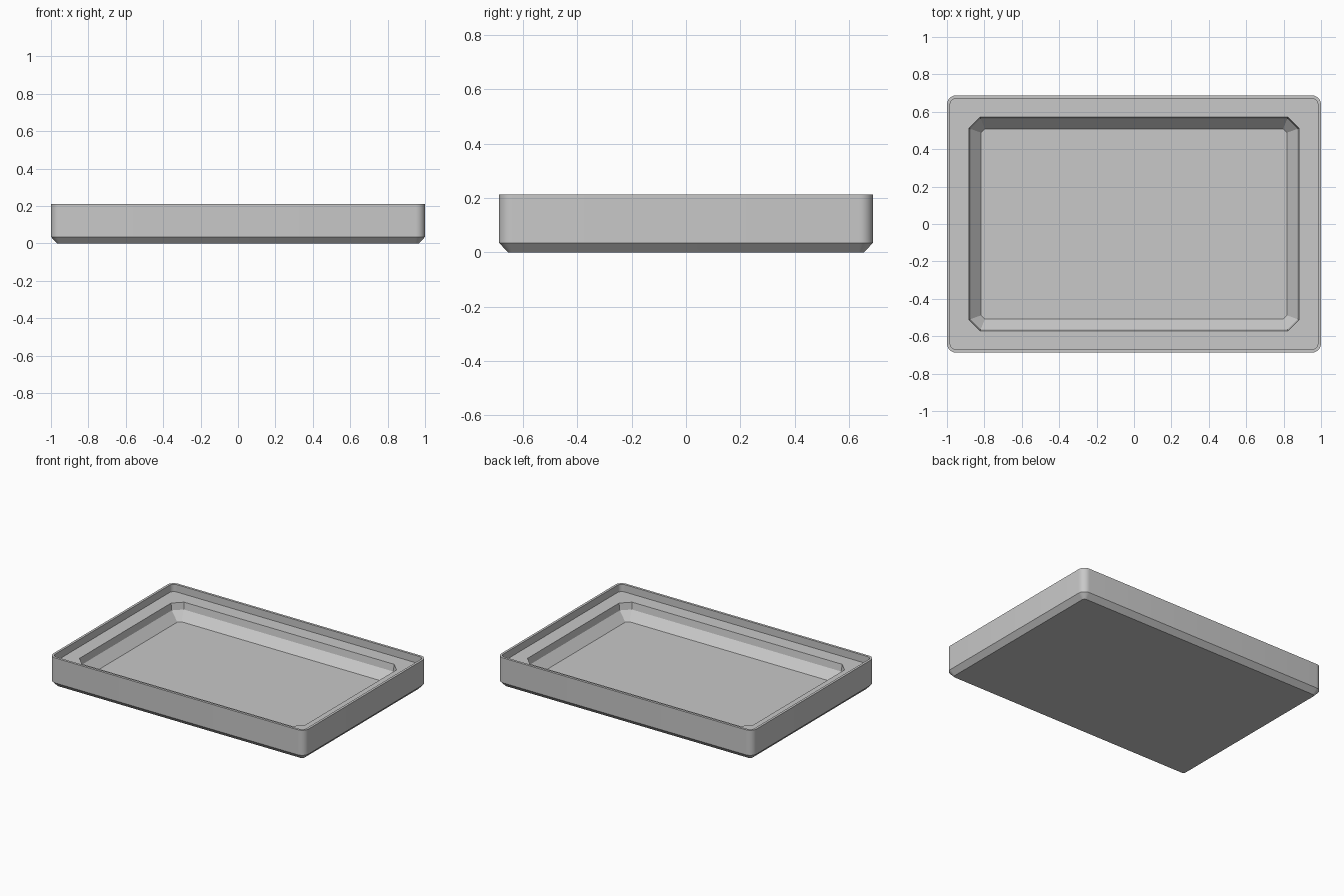
import bpy
import bmesh
from math import radians, sin, cos, pi

cube = bpy.data.objects.get("Cube")
if cube:
    bpy.data.objects.remove(cube, do_unlink=True)

GREY = (0.58, 0.58, 0.58, 1.0)
mat = bpy.data.materials.new("plain grey")
mat.use_nodes = True
mat.diffuse_color = GREY
mat.node_tree.nodes["Principled BSDF"].inputs["Base Color"].default_value = GREY


def ring(bm, hx, hy, z, r, segments):
    """Closed rectangle loop with rounded (or one-segment chamfered) corners."""
    verts = []
    for quarter, (sx, sy) in enumerate(((1, 1), (-1, 1), (-1, -1), (1, -1))):
        for i in range(segments + 1):
            a = (quarter + i / segments) * pi / 2
            verts.append(bm.verts.new((sx * (hx - r) + r * cos(a),
                                       sy * (hy - r) + r * sin(a), z)))
    return verts


def skin(bm, rings):
    """Join consecutive loops with quads."""
    for a, b in zip(rings, rings[1:]):
        n = len(a)
        for i in range(n):
            j = (i + 1) % n
            bm.faces.new((a[i], a[j], b[j], b[i]))


def loop_edges(bm, loop):
    return [bm.edges.get((loop[i - 1], loop[i])) for i in range(len(loop))]


bm = bmesh.new()

# Outer shell: chamfered foot, wall, rim, and lip down to the ledge
shell = [ring(bm, *spec, 8) for spec in (
    (0.967, 0.655, 0.0, 0.02),
    (1.0, 0.688, 0.035, 0.05),
    (1.0, 0.688, 0.212, 0.05),
    (0.983, 0.671, 0.212, 0.033),
    (0.983, 0.671, 0.16, 0.033))]
skin(bm, shell)
bm.faces.new(shell[0])

# Pocket: drafted wall, sloped skirt and floor, with chamfered corners
pocket = [ring(bm, *spec, 1) for spec in (
    (0.883, 0.572, 0.16, 0.06),
    (0.875, 0.564, 0.112, 0.055),
    (0.817, 0.508, 0.052, 0.02))]
skin(bm, pocket)
bm.faces.new(pocket[-1])

# Flat ledge between lip and pocket
bmesh.ops.triangle_fill(bm, use_beauty=True,
                        edges=loop_edges(bm, shell[-1]) + loop_edges(bm, pocket[0]))
bmesh.ops.recalc_face_normals(bm, faces=bm.faces[:])

mesh = bpy.data.meshes.new("tray")
bm.to_mesh(mesh)
bm.free()
mesh.materials.append(mat)
tray = bpy.data.objects.new("tray", mesh)
bpy.context.collection.objects.link(tray)

# Smooth rounded corners, crisp edges elsewhere
for ob in bpy.context.selected_objects:
    ob.select_set(False)
tray.select_set(True)
bpy.context.view_layer.objects.active = tray
bpy.ops.object.shade_smooth_by_angle(angle=radians(20))
